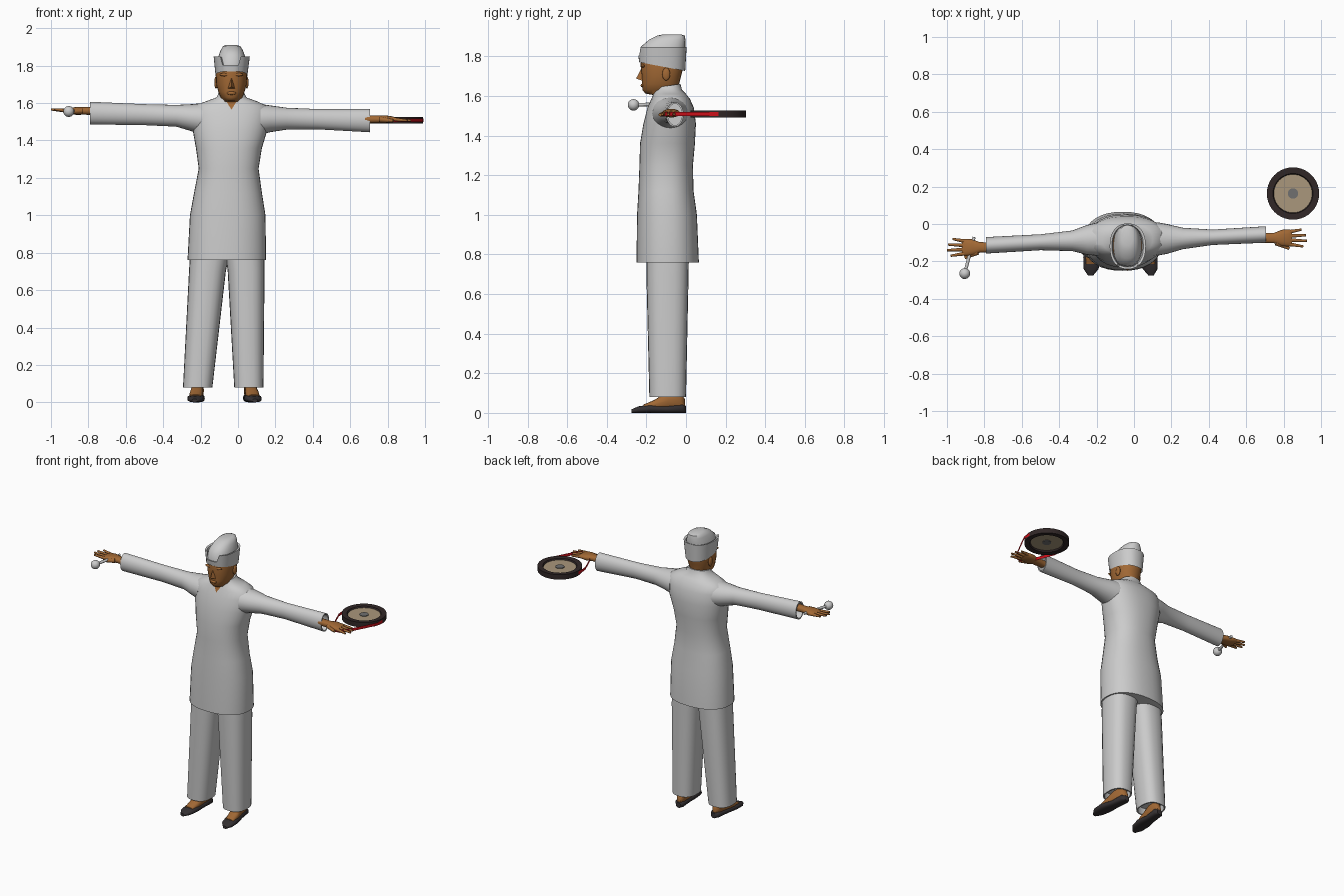
import bpy, bmesh, math
from mathutils import Vector

if "Cube" in bpy.data.objects:
    bpy.data.objects.remove(bpy.data.objects["Cube"])


def material(name, r, g, b):
    m = bpy.data.materials.new(name)
    m.use_nodes = True
    m.diffuse_color = (r, g, b, 1)
    m.node_tree.nodes["Principled BSDF"].inputs["Base Color"].default_value = (r, g, b, 1)
    return m


cloth = material("pale grey cloth", .6, .6, .6)
skin = material("brown skin", .36, .14, .035)
leather = material("black leather", .035, .03, .032)
wood = material("dark brown rim", .03, .02, .02)
hide = material("tan drum skin", .4, .31, .2)
metal = material("dull grey boss", .16, .16, .16)
red = material("red strap", .6, .005, .01)


def finish(bm, name, mat, angle=50):
    bmesh.ops.recalc_face_normals(bm, faces=bm.faces)
    me = bpy.data.meshes.new(name)
    bm.to_mesh(me)
    bm.free()
    me.materials.append(mat)
    for p in me.polygons:
        p.use_smooth = True
    me.set_sharp_from_angle(angle=math.radians(angle))
    ob = bpy.data.objects.new(name, me)
    bpy.context.scene.collection.objects.link(ob)
    return ob


def loft(name, mat, axis, rings, n=24, power=2, caps=True, hollow=0, move=None, angle=50):
    """Skin through rings (position, a0, a1, b0, b1) set along one axis."""
    rings = list(rings)
    if hollow:  # turn the last ring inwards to leave an open cuff
        t, a0, a1, b0, b1 = rings[-1]
        e = .008
        inner = (a0 + e, a1 - e, b0 + e, b1 - e)
        rings += [(t,) + inner, (t + hollow,) + inner]
    bm = bmesh.new()
    loops = []
    for t, a0, a1, b0, b1 in rings:
        loop = []
        for i in range(n):
            w = math.tau * i / n
            c, s = math.cos(w), math.sin(w)
            u = (a0 + a1 + (a1 - a0) * math.copysign(abs(c) ** (2 / power), c)) / 2
            v = (b0 + b1 + (b1 - b0) * math.copysign(abs(s) ** (2 / power), s)) / 2
            co = {"x": (t, u, v), "y": (u, t, v), "z": (u, v, t)}[axis]
            loop.append(bm.verts.new(co))
        loops.append(loop)
    for lo, hi in zip(loops, loops[1:]):
        for i in range(n):
            j = (i + 1) % n
            bm.faces.new((lo[i], lo[j], hi[j], hi[i]))
    if caps:
        bm.faces.new(loops[0])
        bm.faces.new(loops[-1])
    if move:
        for v in bm.verts:
            move(v.co)
    return finish(bm, name, mat, angle)


def rod(name, mat, p, q, r0, r1, n=10):
    """Tapered rod between two points."""
    p, q = Vector(p), Vector(q)
    bm = bmesh.new()
    bmesh.ops.create_cone(bm, cap_ends=True, segments=n, radius1=r0, radius2=r1, depth=(q - p).length)
    ob = finish(bm, name, mat)
    ob.location = (p + q) / 2
    ob.rotation_euler = (q - p).to_track_quat("Z", "Y").to_euler()


def ball(name, mat, at, size):
    bm = bmesh.new()
    bmesh.ops.create_uvsphere(bm, u_segments=20, v_segments=12, radius=1)
    for v in bm.verts:
        v.co = Vector(at) + v.co * Vector(size)
    finish(bm, name, mat)


def sheet(name, mat, points, faces):
    bm = bmesh.new()
    vs = [bm.verts.new(p) for p in points]
    for f in faces:
        bm.faces.new([vs[i] for i in f])
    return finish(bm, name, mat)


MID = -.035  # centre line of the body

# Tunic with flared skirt and shoulders
loft("tunic", cloth, "z", [
    (.76, -.27, .15, -.25, .065), (1, -.257, .147, -.247, .055),
    (1.12, -.235, .128, -.24, .038), (1.25, -.21, .11, -.235, .035),
    (1.36, -.225, .128, -.232, .045), (1.46, -.243, .158, -.215, .05),
    (1.54, -.245, .168, -.195, .04), (1.585, -.235, .155, -.175, .02),
    (1.61, -.17, .1, -.165, 0), (1.63, -.115, .045, -.157, -.02),
    (1.65, -.105, .035, -.155, -.028)], n=36, power=2.3,
    move=lambda c: setattr(c, "z", c.z + .15 * (c.y + .1) if c.z > 1.64 else c.z))
sheet("neck_opening", skin, [(MID, -.189, 1.565), (MID + .045, -.161, 1.637), (MID - .045, -.161, 1.637)],
      [(0, 1, 2)])

# Sleeves
loft("right_sleeve", cloth, "x", [
    (-.19, -.17, .01, 1.43, 1.6), (-.25, -.165, -.005, 1.45, 1.594),
    (-.33, -.145, -.035, 1.474, 1.59), (-.5, -.14, -.055, 1.482, 1.594),
    (-.79, -.158, -.07, 1.486, 1.607)], hollow=.05)
loft("left_sleeve", cloth, "x", [
    (.12, -.17, .01, 1.43, 1.595), (.175, -.16, 0, 1.445, 1.587),
    (.26, -.135, -.02, 1.458, 1.575), (.42, -.112, -.03, 1.46, 1.568),
    (.705, -.1, -.012, 1.444, 1.568)], hollow=-.05)

# Trousers
loft("right_trouser_leg", cloth, "z", [
    (.82, -.255, -.04, -.2, .015), (.7, -.262, -.065, -.2, .013),
    (.08, -.294, -.137, -.185, 0)], power=2.5, hollow=.05)
loft("left_trouser_leg", cloth, "z", [
    (.82, -.07, .14, -.2, .015), (.7, -.055, .142, -.2, .013),
    (.08, -.02, .136, -.185, 0)], power=2.5, hollow=.05)


# Feet in low slippers, toes turned slightly out
def foot(side, cx, out):
    def turn(c):
        c.x += cx - out * c.y
    loft(side + "_shoe", leather, "y", [(y, -w, w, 0, h) for y, w, h in (
        (0, .018, .035), (-.02, .034, .046), (-.1, .035, .036), (-.18, .047, .042),
        (-.24, .04, .033), (-.275, .014, .018))], n=16, power=2.6, move=turn)
    loft(side + "_foot", skin, "y", [(y, -w, w, .015, h) for y, w, h in (
        (-.006, .014, .07), (-.03, .03, .11), (-.09, .031, .11),
        (-.16, .037, .065), (-.215, .03, .042))], n=16, power=2.4, move=turn)


foot("right", -.21, -.08)
foot("left", .058, .12)

# Head, neck and face
loft("head", skin, "z", [(z, MID - w, MID + w, f, b) for z, w, f, b in (
    (1.55, .055, -.165, -.04), (1.605, .052, -.167, -.04), (1.612, .04, -.205, -.04),
    (1.63, .058, -.22, -.038), (1.66, .07, -.222, -.035), (1.7, .081, -.223, -.025),
    (1.76, .083, -.23, -.01), (1.83, .078, -.215, -.015))], n=28, power=2.2)
sheet("nose", skin, [(MID, -.222, 1.745), (MID - .02, -.218, 1.676), (MID + .02, -.218, 1.676),
                     (MID, -.252, 1.688)], [(0, 1, 3), (0, 3, 2), (1, 2, 3)])
ball("lips", skin, (MID, -.22, 1.653), (.025, .009, .009))
for side, s in (("right", -1), ("left", 1)):
    ball(side + "_ear", skin, (MID + s * .082, -.1, 1.71), (.01, .02, .032))
    ball(side + "_brow", skin, (MID + s * .035, -.217, 1.752), (.028, .01, .009))


# Cap: upturned band with a notch at the front, and a soft crown
def shape_band(c):
    if c.z < 1.8:
        c.z -= .19 * (c.y + .235)
    elif c.y < -.19 and abs(c.x - MID) < .05:
        c.z -= .045


loft("cap_band", cloth, "z", [
    (1.79, -.112, .042, -.225, -.012), (1.77, -.12, .05, -.236, -.004),
    (1.848, -.13, .063, -.241, .003), (1.845, -.118, .05, -.23, -.008),
    (1.81, -.11, .04, -.222, -.015)], n=40, power=2.3, caps=False, move=shape_band)
loft("cap_crown", cloth, "z", [
    (1.79, -.118, .048, -.23, -.01), (1.85, -.105, .038, -.226, -.003),
    (1.885, -.092, .025, -.185, -.003), (1.904, -.08, .012, -.145, -.006),
    (1.911, -.062, -.006, -.115, -.025)], n=28, power=2.3)


# Hands with spread fingers
def hand(side, s, x, y, z, drop):
    loft(side + "_palm", skin, "x", [(x + s * d, y - w, y + w, z - h, z + h) for d, w, h in (
        (0, .026, .022), (.07, .028, .02), (.11, .044, .021), (.15, .046, .015), (.165, .04, .009))],
        n=16, power=2.4)
    for i, reach in enumerate((.225, .245, .24, .215)):
        k = i - 1.5
        rod(f"{side}_finger_{i}", skin, (x + s * .15, y + k * .022, z),
            (x + s * reach, y + k * .03, z + drop), .011, .006)
    rod(side + "_thumb", skin, (x + s * .08, y - .025, z), (x + s * .15, y - .056, z - .008), .016, .008)


hand("right", -1, -.755, -.125, 1.558, .008)
hand("left", 1, .68, -.075, 1.513, -.006)

# Mallet
rod("mallet_stick", cloth, (-.855, -.07, 1.56), (-.905, -.265, 1.555), .009, .009)
ball("mallet_head", cloth, (-.905, -.265, 1.555), (.029, .029, .029))


# Hand drum
def disc(name, mat, profile, caps=True):
    loft(name, mat, "z", [(z, .85 - r, .85 + r, .163 - r, .163 + r) for r, z in profile],
         n=40, caps=caps, angle=35)


disc("drum_rim", wood, [(.102, 1.504), (.107, 1.494), (.14, 1.492), (.14, 1.526), (.107, 1.524), (.102, 1.514)],
     caps=False)
disc("drum_skin", hide, [(.106, 1.504), (.106, 1.515)])
disc("drum_boss", metal, [(.028, 1.5), (.028, 1.519)])

# Strap looping from the drum rim through the hand
path = [(.992, .163), (.99, .11), (.95, .03), (.905, -.055), (.86, -.115), (.8, -.12), (.75, -.01),
        (.715, .08), (.709, .163)]
edge = [(x, y, 1.508 + d) for x, y in path for d in (-.01, .01)]
sheet("drum_strap", red, edge, [(i, i + 1, i + 3, i + 2) for i in range(0, len(edge) - 2, 2)])
